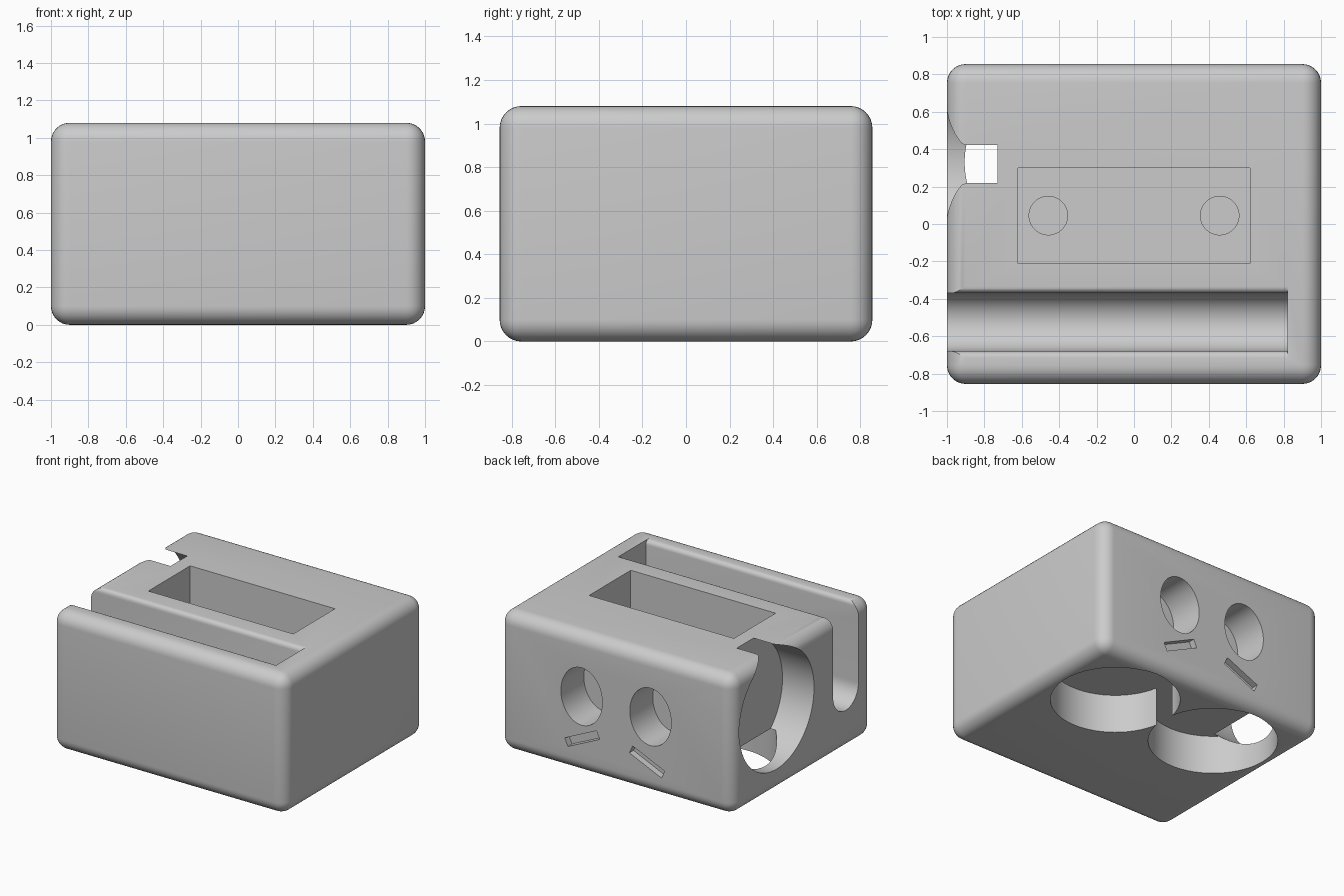
import bpy, bmesh, math
from mathutils import Matrix, Vector

if "Cube" in bpy.data.objects:
    bpy.data.objects.remove(bpy.data.objects["Cube"])

grey = bpy.data.materials.new("grey_plastic")
grey.diffuse_color = (0.6, 0.6, 0.6, 1)
grey.use_nodes = True
grey.node_tree.nodes["Principled BSDF"].inputs["Base Color"].default_value = grey.diffuse_color


def make(name, bm):
    me = bpy.data.meshes.new(name)
    bmesh.ops.recalc_face_normals(bm, faces=bm.faces)
    bm.to_mesh(me)
    bm.free()
    ob = bpy.data.objects.new(name, me)
    bpy.context.collection.objects.link(ob)
    return ob


def box(name, lo, hi, turn=0.0):
    """Box between two corners, turned about its own y axis."""
    lo, hi = Vector(lo), Vector(hi)
    bm = bmesh.new()
    bmesh.ops.create_cube(bm, size=1, matrix=Matrix.Translation((lo + hi) / 2)
                          @ Matrix.Rotation(turn, 4, 'Y') @ Matrix.Diagonal((*(hi - lo), 1)))
    return make(name, bm)


def cylinder(name, center, axis, rad_a, rad_b, depth):
    """Elliptical cylinder; rad_a lies on x (or z for an x axis)."""
    rot = {'X': Matrix.Rotation(math.pi / 2, 4, 'Y'),
           'Y': Matrix.Rotation(math.pi / 2, 4, 'X'), 'Z': Matrix()}[axis]
    bm = bmesh.new()
    bmesh.ops.create_cone(bm, cap_ends=True, segments=64, radius1=1, radius2=1, depth=depth,
                          matrix=Matrix.Translation(center) @ rot @ Matrix.Diagonal((rad_a, rad_b, 1, 1)))
    return make(name, bm)


def groove(name, yc, r, zc, top, lip, x0, x1):
    """Round-bottomed slot with rounded lips, swept along x."""
    half = [(r * math.sin(a), zc - r * math.cos(a))
            for a in (math.pi / 2 * i / 12 for i in range(13))]
    half += [(r + lip - lip * math.cos(a), top - lip + lip * math.sin(a))
             for a in (math.pi / 2 * i / 5 for i in range(6))]
    half.append((r + lip, top + 0.1))
    outline = half + [(-y, z) for y, z in reversed(half[1:])]
    bm = bmesh.new()
    face = bm.faces.new([bm.verts.new((x0, yc + y, z)) for y, z in outline])
    ext = bmesh.ops.extrude_face_region(bm, geom=[face])
    bmesh.ops.translate(bm, vec=(x1 - x0, 0, 0),
                        verts=[v for v in ext["geom"] if isinstance(v, bmesh.types.BMVert)])
    return make(name, bm)


# Rounded block
H = 1.08
body = box("block_body", (-1, -0.855, 0), (1, 0.855, H))
body.data.materials.append(grey)
bev = body.modifiers.new("rounding", 'BEVEL')
bev.width, bev.segments = 0.1, 8

cutters = [
    groove("long_groove", -0.525, 0.155, 0.465, H, 0.035, -1.2, 0.82),
    box("top_pocket", (-0.62, -0.21, 0.45), (0.62, 0.30, 1.3)),
    # Large round recess in the left side
    cylinder("side_recess", (-0.98, 0.32, 0.635), 'X', 0.457, 0.457, 0.5),
    # Slanted slots under the two oval holes
    box("right_slot", (0.14, 0.805, 0.24), (0.44, 0.95, 0.305), math.radians(25)),
    box("left_slot", (-0.415, 0.805, 0.207), (-0.115, 0.95, 0.273), math.radians(-24)),
]
for s in (-1, 1):
    cutters += [
        cylinder("bottom_recess", (s * 0.449, 0.33, 0.05), 'Z', 0.457, 0.457, 0.5),
        cylinder("oval_hole", (s * 0.295, 0.785, 0.597), 'Y', 0.177, 0.222, 0.42),
        cylinder("pocket_dimple", (s * 0.458, 0.045, 0.5), 'Z', 0.103, 0.103, 0.2),
    ]

# Carve everything out of the block
for c in cutters:
    m = body.modifiers.new(c.name, 'BOOLEAN')
    m.operation, m.solver, m.object = 'DIFFERENCE', 'EXACT', c
bpy.context.view_layer.objects.active = body
body.select_set(True)
for m in list(body.modifiers):
    bpy.ops.object.modifier_apply(modifier=m.name)
for c in cutters:
    bpy.data.objects.remove(c)
bpy.ops.object.shade_smooth_by_angle(angle=math.radians(30))
